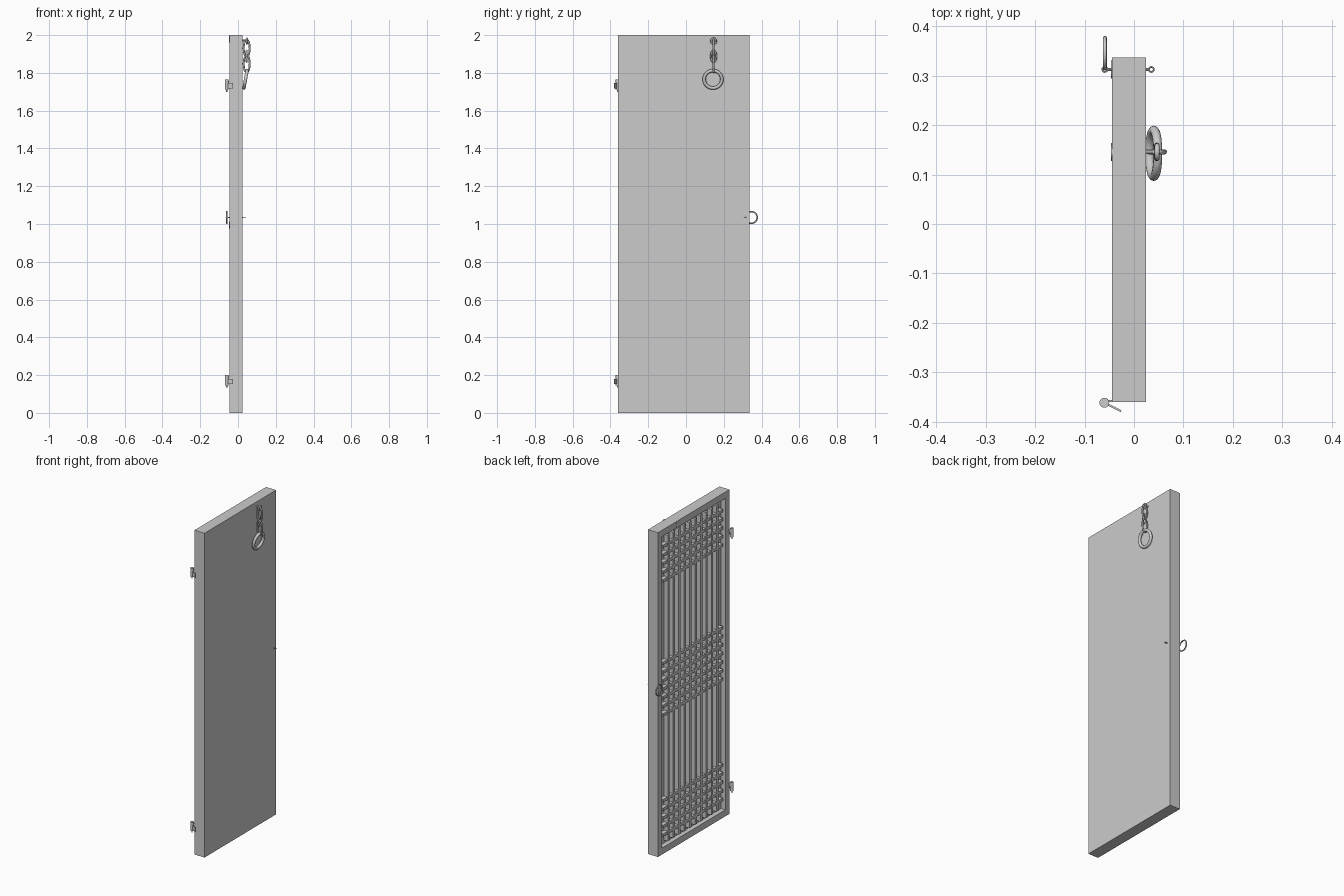
import bpy, bmesh, math
from mathutils import Vector, Matrix

if "Cube" in bpy.data.objects:
    bpy.data.objects.remove(bpy.data.objects["Cube"])


def material(name, rgb):
    m = bpy.data.materials.new(name)
    m.use_nodes = True
    m.diffuse_color = (*rgb, 1)
    m.node_tree.nodes["Principled BSDF"].inputs["Base Color"].default_value = (*rgb, 1)
    return m


GREY = material("plain grey", (0.6, 0.6, 0.6))


def finish(name, bm, smooth=False):
    mesh = bpy.data.meshes.new(name)
    bm.to_mesh(mesh)
    bm.free()
    mesh.materials.append(GREY)
    ob = bpy.data.objects.new(name, mesh)
    bpy.context.collection.objects.link(ob)
    if smooth:
        mesh.shade_smooth()
    return ob


def add_box(bm, lo, hi):
    lo, hi = Vector(lo), Vector(hi)
    mat = Matrix.Translation((lo + hi) / 2) @ Matrix.Diagonal((*(hi - lo), 1))
    return bmesh.ops.create_cube(bm, size=1, matrix=mat)["verts"]


def rod(name, a, b, r, sides=16):
    a, b = Vector(a), Vector(b)
    turn = (b - a).to_track_quat('Z', 'Y').to_matrix().to_4x4()
    bm = bmesh.new()
    bmesh.ops.create_cone(bm, cap_ends=True, segments=sides, radius1=r, radius2=r,
                          depth=(b - a).length, matrix=Matrix.Translation((a + b) / 2) @ turn)
    return finish(name, bm)


def ring(name, center, half_u, half_v, tube, u, v, seg=28, sides=8):
    """Oval loop in the plane of directions u and v."""
    c, u, v = Vector(center), Vector(u).normalized(), Vector(v).normalized()
    n = u.cross(v)
    bm = bmesh.new()
    loops = []
    for i in range(seg):
        a = math.tau * i / seg
        p = c + u * half_u * math.cos(a) + v * half_v * math.sin(a)
        out = (u * half_v * math.cos(a) + v * half_u * math.sin(a)).normalized()
        loops.append([bm.verts.new(p + tube * (out * math.cos(t) + n * math.sin(t)))
                      for t in (math.tau * j / sides for j in range(sides))])
    for i in range(seg):
        p, q = loops[i], loops[(i + 1) % seg]
        for j in range(sides):
            k = (j + 1) % sides
            bm.faces.new((p[j], q[j], q[k], p[k]))
    bmesh.ops.recalc_face_normals(bm, faces=bm.faces)
    return finish(name, bm, True)


X, Y, Z = Vector((1, 0, 0)), Vector((0, 1, 0)), Vector((0, 0, 1))
FRONT, BACK = -0.045, 0.024
Y0, Y1, TOP = -0.36, 0.337, 2.0
BORDER, RECESS = 0.057, 0.03

# Door slab with a recessed field on the lattice side
bm = bmesh.new()
add_box(bm, (FRONT, Y0, 0), (BACK, Y1, TOP))
face = min(bm.faces, key=lambda f: f.calc_center_median().x)
bmesh.ops.inset_region(bm, faces=[face], thickness=BORDER)
inner = bmesh.ops.extrude_discrete_faces(bm, faces=[face])["faces"]
bmesh.ops.translate(bm, verts=inner[0].verts, vec=X * RECESS)
bmesh.ops.recalc_face_normals(bm, faces=bm.faces)
finish("door_slab", bm)

# Lattice: full-height uprights and three bands of crossbars
LO, HI, BAR, BARS = Y0 + BORDER, Y1 - BORDER, 0.009, 10
GAP = (HI - LO) / (BARS + 1)
LAT0, LAT1 = FRONT + 0.004, FRONT + RECESS
bm = bmesh.new()
for i in range(1, BARS + 1):
    y = LO + GAP * i
    add_box(bm, (LAT0, y - BAR, BORDER), (LAT1, y + BAR, TOP - BORDER))
finish("lattice_uprights", bm)

bm = bmesh.new()
rows = [BORDER + GAP * i for i in range(1, 6)]
rows += [TOP - z for z in rows]
rows += [1.01 + GAP * i for i in range(-3, 4)]
for z in rows:
    add_box(bm, (LAT0 + 0.001, LO, z - BAR), (LAT1, HI, z + BAR))
finish("lattice_crossbars", bm)

# Hinges: barrel, lower pin, angled wall leaf and short door leaf
for name, z in (("upper", 1.738), ("lower", 0.172)):
    hx, hy = -0.06, -0.362
    rod(name + "_hinge_barrel", (hx, hy, z - 0.026), (hx, hy, z + 0.028), 0.01)
    rod(name + "_hinge_pin", (hx, hy, z - 0.038), (hx, hy, z - 0.02), 0.004, 10)
    bm = bmesh.new()
    verts = add_box(bm, (0, -0.002, -0.02), (0.038, 0.002, 0.008))
    bmesh.ops.transform(bm, verts=verts, matrix=Matrix.Translation((hx, hy, z)) @
                        Matrix.Rotation(math.radians(-27), 4, 'Z'))
    add_box(bm, (hx, hy + 0.002, z), (FRONT + 0.002, hy + 0.006, z + 0.02))
    finish(name + "_hinge_leaves", bm)

# Pull handle: pin through the door with an eye at each end, plate and ring
HY, HZ = 0.313, 1.035
rod("handle_pin", (-0.054, HY, HZ), (0.03, HY, HZ), 0.003, 10)
for name, x in (("front", -0.059), ("back", 0.035)):
    ring(name + "_pin_eye", (x, HY, HZ), 0.005, 0.005, 0.0018, X, Y, 16, 6)
rod("handle_plate", (FRONT - 0.002, HY, HZ - 0.04), (FRONT + 0.001, HY, HZ - 0.04), 0.018, 24)
ring("handle_ring", (-0.059, HY + 0.033, HZ), 0.031, 0.031, 0.004, Y, Z)

# Hanging chain on the plain side, with its bolt and plate
CY = 0.146
rod("chain_plate", (FRONT - 0.002, CY, 1.98), (FRONT + 0.001, CY, 1.98), 0.018, 24)
rod("chain_bolt", (FRONT, CY, 1.972), (0.044, CY, 1.972), 0.005, 10)
ring("chain_eye", (0.047, CY, 1.968), 0.013, 0.014, 0.005, Y, Z, 20)
for i, z in enumerate((1.93, 1.848)):
    ring(f"chain_link_{i + 1}", (0.046, CY, z), 0.016, 0.045, 0.005, X, Z)
ring("chain_joint", (0.046, CY, 1.888), 0.014, 0.03, 0.005, Y, Z, 20)
ring("chain_end_ring", (0.04, CY - 0.003, 1.766), 0.047, 0.047, 0.009, Y, (0.18, 0, 1), 36, 10)
